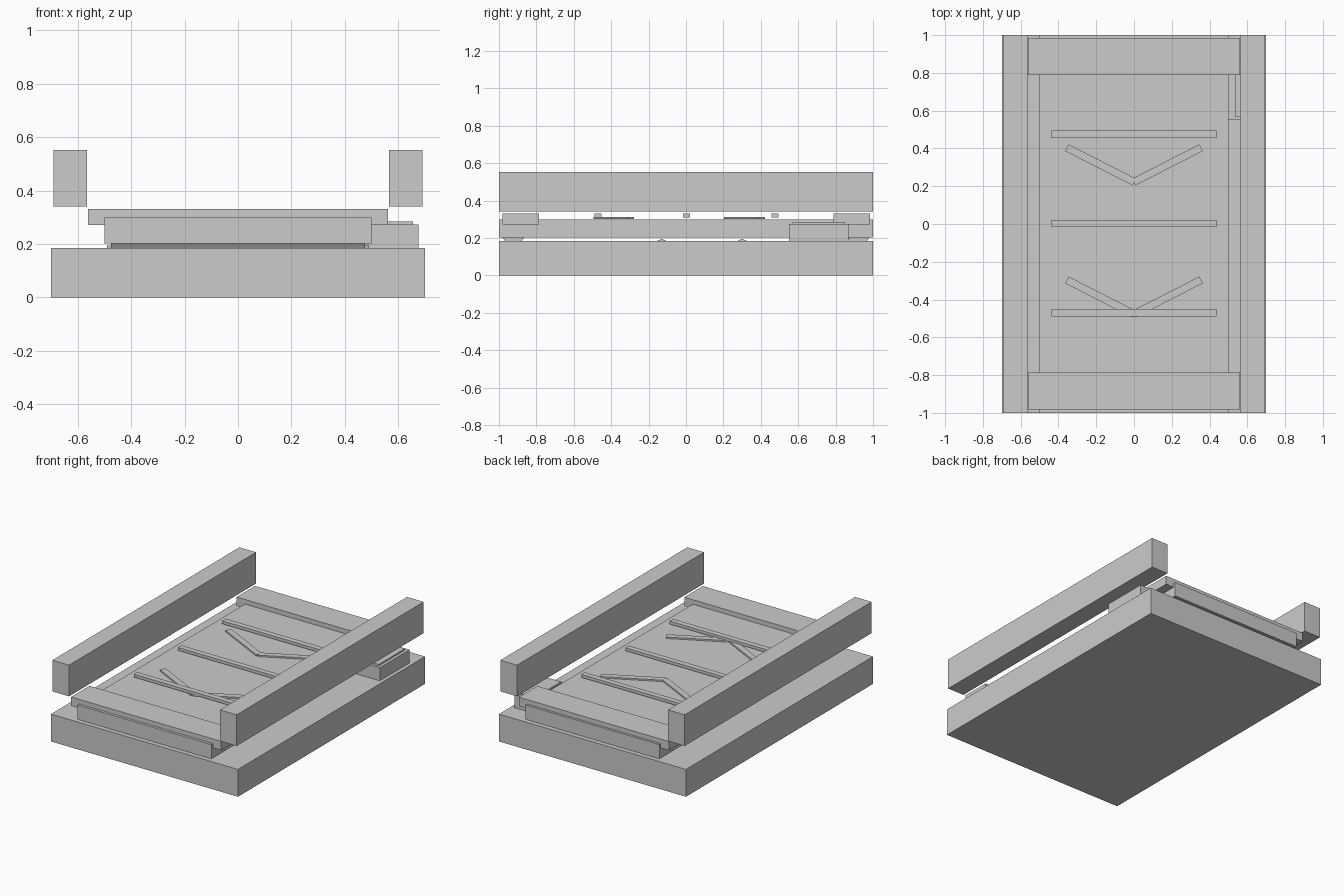
import bpy
from math import radians, pi

if "Cube" in bpy.data.objects:
    bpy.data.objects.remove(bpy.data.objects["Cube"])


def box(name, x, y, z, turn=0.0):
    """Box from (min, max) ranges, optionally turned about its own z axis."""
    bpy.ops.mesh.primitive_cube_add(
        size=1, location=[(r[0] + r[1]) / 2 for r in (x, y, z)],
        rotation=(0, 0, turn))
    ob = bpy.context.object
    ob.name = name
    ob.scale = [r[1] - r[0] for r in (x, y, z)]
    bpy.ops.object.transform_apply(location=False, rotation=False, scale=True)
    return ob


def roller(name, y, z, radius, length, sides):
    """Cylinder lying along x."""
    bpy.ops.mesh.primitive_cylinder_add(
        vertices=sides, radius=radius, depth=length,
        location=(0, y, z), rotation=(0, pi / 2, 0))
    bpy.context.object.name = name


# Main body
box("base", (-0.7, 0.7), (-1, 1), (0, 0.185))
box("belt_bed", (-0.5, 0.5), (-1, 1), (0.202, 0.3))

# Side rails and end covers
for side, x in (("left", (-0.69, -0.565)), ("right", (0.565, 0.69))):
    box(side + "_rail", x, (-1, 1), (0.341, 0.552))
for end, y in (("front", (-0.982, -0.785)), ("back", (0.788, 0.985))):
    box(end + "_cover", (-0.562, 0.562), y, (0.271, 0.331))

# Rollers under the belt
for end, y in (("front", -0.923), ("back", 0.923)):
    roller(end + "_roller", y, 0.232, 0.065, 0.95, 16)
for i, y in enumerate((-0.13, 0.3)):
    roller(f"support_roller_{i}", y, 0.145, 0.05, 0.98, 8)

# Drive housing with top plate
box("drive_housing", (0.475, 0.675), (0.552, 0.87), (0.185, 0.274))
box("drive_plate", (0.535, 0.655), (0.57, 0.85), (0.274, 0.284))

# Cross slats
for i, y in enumerate((-0.47, 0.003, 0.475)):
    box(f"slat_{i}", (-0.438, 0.438), (y - 0.019, y + 0.019), (0.31, 0.33))

# Chevron markers
for i, y in enumerate((-0.387, 0.313)):
    for s in (-1, 1):
        c = s * 0.177
        box(f"chevron_{i}_{'left' if s < 0 else 'right'}",
            (c - 0.2, c + 0.2), (y - 0.02, y + 0.02), (0.303, 0.313),
            s * radians(27))
